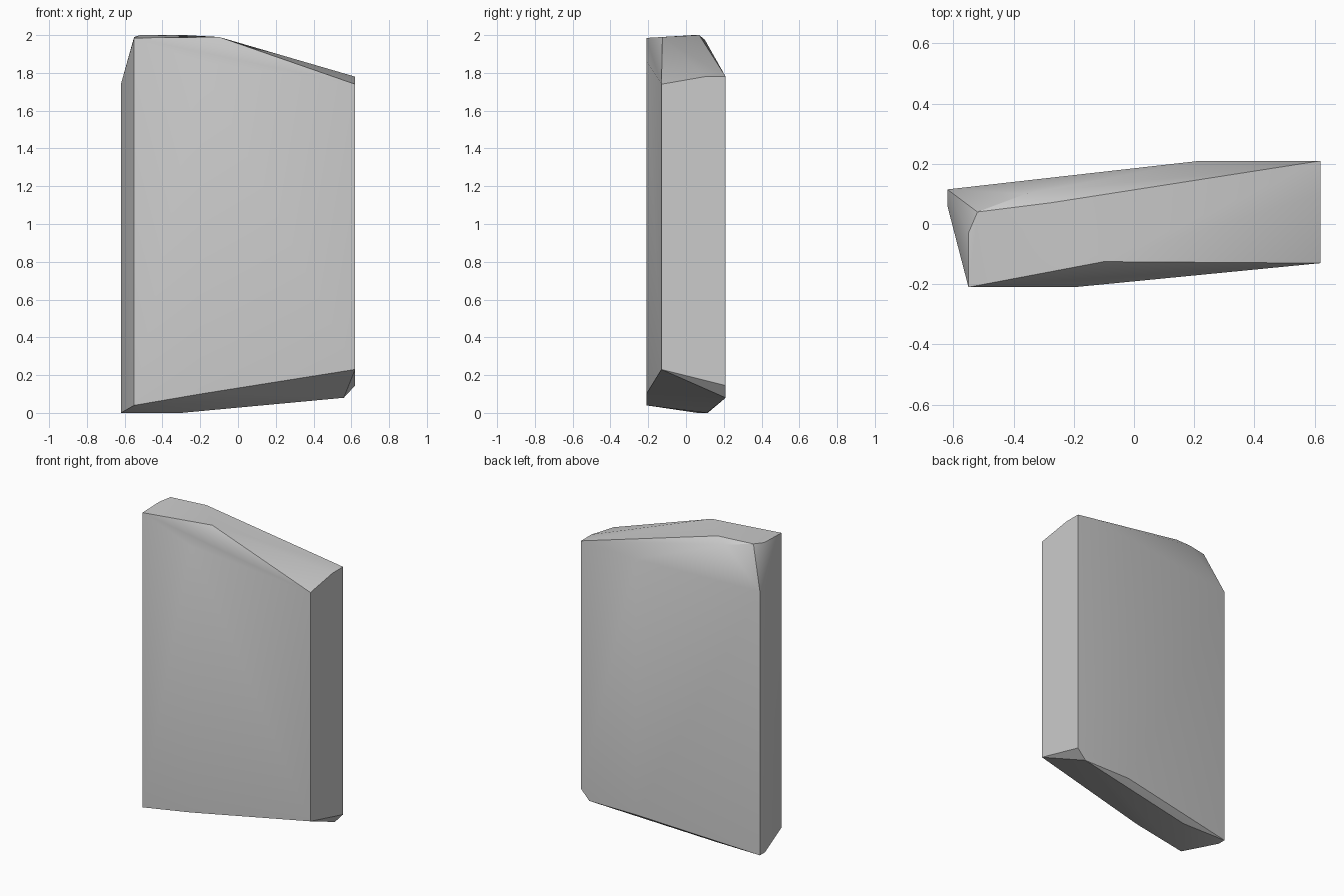
import bpy
import bmesh

cube = bpy.data.objects.get("Cube")
if cube:
    bpy.data.objects.remove(cube, do_unlink=True)

# Stone colour
stone = bpy.data.materials.new("stone_grey")
stone.use_nodes = True
grey = (0.6, 0.6, 0.6, 1)
stone.diffuse_color = grey
stone.node_tree.nodes["Principled BSDF"].inputs["Base Color"].default_value = grey

# Upright edges of the slab: x, y, bottom z, top z
uprights = [
    (-0.55, -0.21, 0.04, 1.985),
    (-0.20, -0.21, 0.10, 1.86),
    (0.62, -0.13, 0.23, 1.74),
    (0.62, 0.21, 0.145, 1.78),
    (0.22, 0.21, 0.08, 1.767),
    (-0.62, 0.115, 0, 1.74),
    (-0.62, 0.06, 0, 1.74),
]
# Worn crown
crown = [
    (-0.55, -0.03, 1.99), (-0.52, 0.04, 2), (-0.36, 0.10, 1.975),
    (-0.28, 0.07, 2), (-0.10, -0.125, 1.99), (0.62, 0.10, 1.78),
]
# Chipped base
base = [(-0.30, 0.11, 0), (0.56, 0.21, 0.08)]

# Wrap the corners into one convex chunk
bm = bmesh.new()
for x, y, low, high in uprights:
    bm.verts.new((x, y, low))
    bm.verts.new((x, y, high))
for corner in crown + base:
    bm.verts.new(corner)
hull = bmesh.ops.convex_hull(bm, input=bm.verts)
loose = {g for g in hull["geom_interior"] + hull["geom_unused"]
         if isinstance(g, bmesh.types.BMVert)}
bmesh.ops.delete(bm, geom=list(loose), context="VERTS")
bmesh.ops.recalc_face_normals(bm, faces=bm.faces)

mesh = bpy.data.meshes.new("stone_slab")
bm.to_mesh(mesh)
bm.free()
mesh.materials.append(stone)
slab = bpy.data.objects.new("stone_slab", mesh)
bpy.context.collection.objects.link(slab)

# Soft worn faces with crisp corners
bpy.ops.object.select_all(action="DESELECT")
slab.select_set(True)
bpy.context.view_layer.objects.active = slab
bpy.ops.object.shade_smooth_by_angle(angle=0.6)
